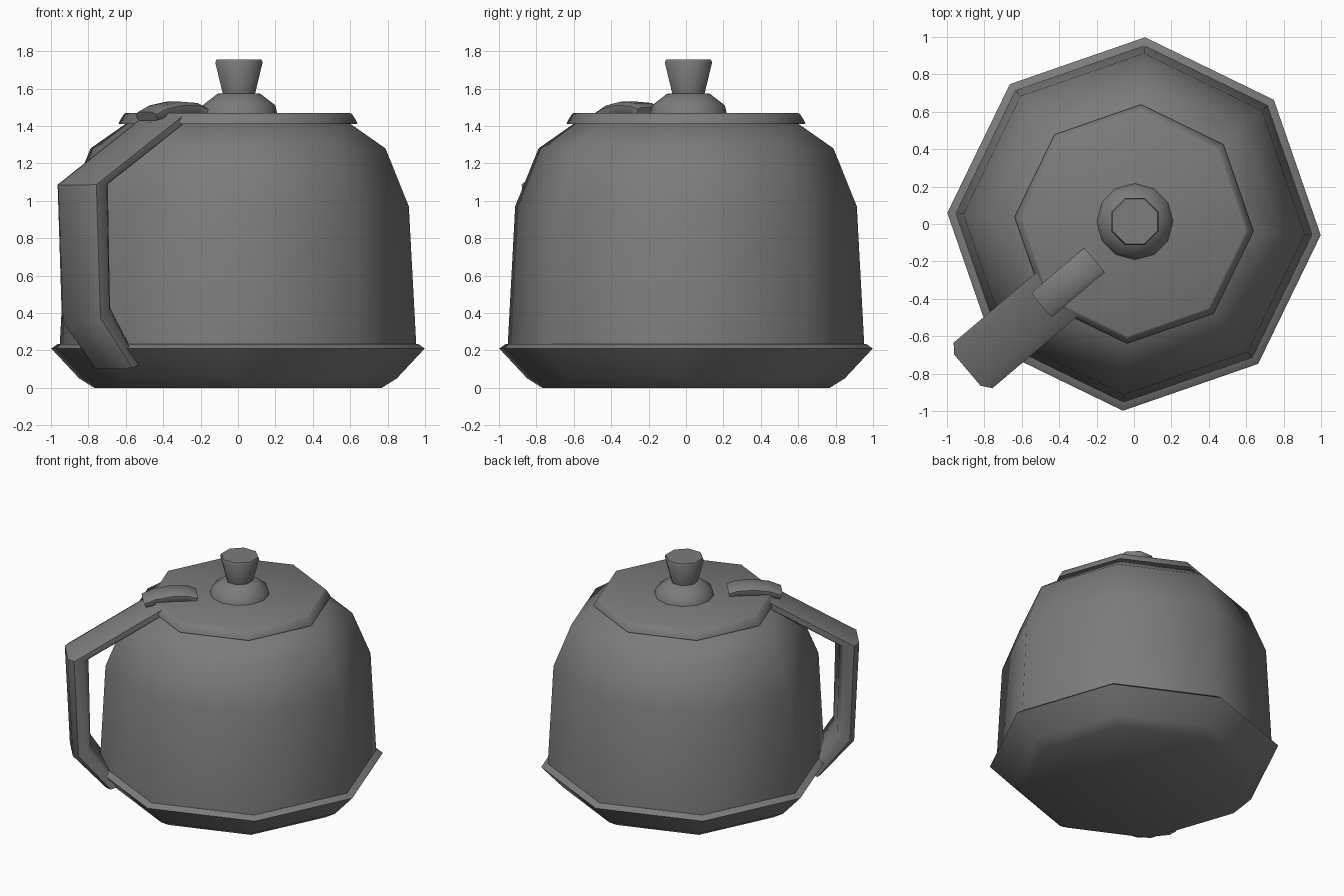
import bpy, bmesh, math
from mathutils import Vector

if "Cube" in bpy.data.objects:
    bpy.data.objects.remove(bpy.data.objects["Cube"], do_unlink=True)

metal = bpy.data.materials.new("grey metal")
GREY = (0.2, 0.2, 0.2, 1)
metal.diffuse_color = GREY
metal.use_nodes = True
metal.node_tree.nodes["Principled BSDF"].inputs["Base Color"].default_value = GREY

# Handle plane: outward direction and sideways direction
ANGLE = math.radians(220.3)
OUT = Vector((math.cos(ANGLE), math.sin(ANGLE), 0))
SIDE = Vector((-OUT.y, OUT.x, 0))
UP = Vector((0, 0, 1))


def loft(name, rings, smooth_angle=50):
    """Skin a list of equal-length rings and cap both ends."""
    bm = bmesh.new()
    rows = [[bm.verts.new(p) for p in ring] for ring in rings]
    n = len(rows[0])
    for low, high in zip(rows, rows[1:]):
        for i in range(n):
            j = (i + 1) % n
            bm.faces.new((low[i], low[j], high[j], high[i]))
    bm.faces.new(rows[0][::-1])
    bm.faces.new(rows[-1])
    bmesh.ops.recalc_face_normals(bm, faces=bm.faces)
    mesh = bpy.data.meshes.new(name)
    bm.to_mesh(mesh)
    bm.free()
    obj = bpy.data.objects.new(name, mesh)
    obj.data.materials.append(metal)
    bpy.context.collection.objects.link(obj)
    bpy.ops.object.select_all(action="DESELECT")
    obj.select_set(True)
    bpy.context.view_layer.objects.active = obj
    bpy.ops.object.shade_smooth_by_angle(angle=math.radians(smooth_angle))
    return obj


def lathe(name, profile, sides, turn, centre=(0, 0)):
    """Turn a (radius, height) profile around the vertical axis."""
    angles = [math.radians(turn) + math.tau * i / sides for i in range(sides)]
    return loft(name, [[(centre[0] + r * math.cos(a), centre[1] + r * math.sin(a), z)
                        for a in angles] for r, z in profile])


def bar(name, stations, half, offset):
    """Sweep a chamfered section along (outer s, outer z, inner s, inner z)."""
    section = [(0, 0.68), (0.28, 1), (0.8, 1), (1, 0.85)]
    section += [(t, -w) for t, w in reversed(section)]
    rings = []
    for so, zo, si, zi in stations:
        outer, inner = OUT * so + UP * zo, OUT * si + UP * zi
        rings.append([outer.lerp(inner, t) + SIDE * (offset + half * w) for t, w in section])
    return loft(name, rings)


# Pot
lathe("base", [(0.77, 0), (0.85, 0.05), (1, 0.21), (0.965, 0.235), (0.9, 0.236)], 8, -3.4)
lathe("body", [(0.955, 0.225), (0.915, 0.97), (0.79, 1.28), (0.59, 1.42)], 8, -3.4)
lathe("lid", [(0.64, 1.41), (0.635, 1.425), (0.61, 1.465), (0.6, 1.47)], 8, -3.4)

# Knob
KNOB = (0.005, 0.013)
lathe("knob_base", [(0.205, 1.465), (0.195, 1.51), (0.115, 1.572), (0.09, 1.575)], 12, 0, KNOB)
lathe("knob", [(0.09, 1.56), (0.137, 1.74), (0.13, 1.755)], 8, 22.5, KNOB)

# Handle and the clip that joins it to the lid
bar("handle", [(0.56, 1.465, 0.48, 1.43), (1.185, 1.085, 1.045, 1.09),
               (1.15, 0.35, 1.03, 0.43), (0.92, 0.1, 0.83, 0.13)], 0.16, 0.02)
bar("handle_clip", [(0.66, 1.475, 0.64, 1.43), (0.58, 1.51, 0.57, 1.445),
                    (0.46, 1.53, 0.46, 1.46), (0.34, 1.523, 0.35, 1.46),
                    (0.285, 1.5, 0.295, 1.46)], 0.085, 0.01)
